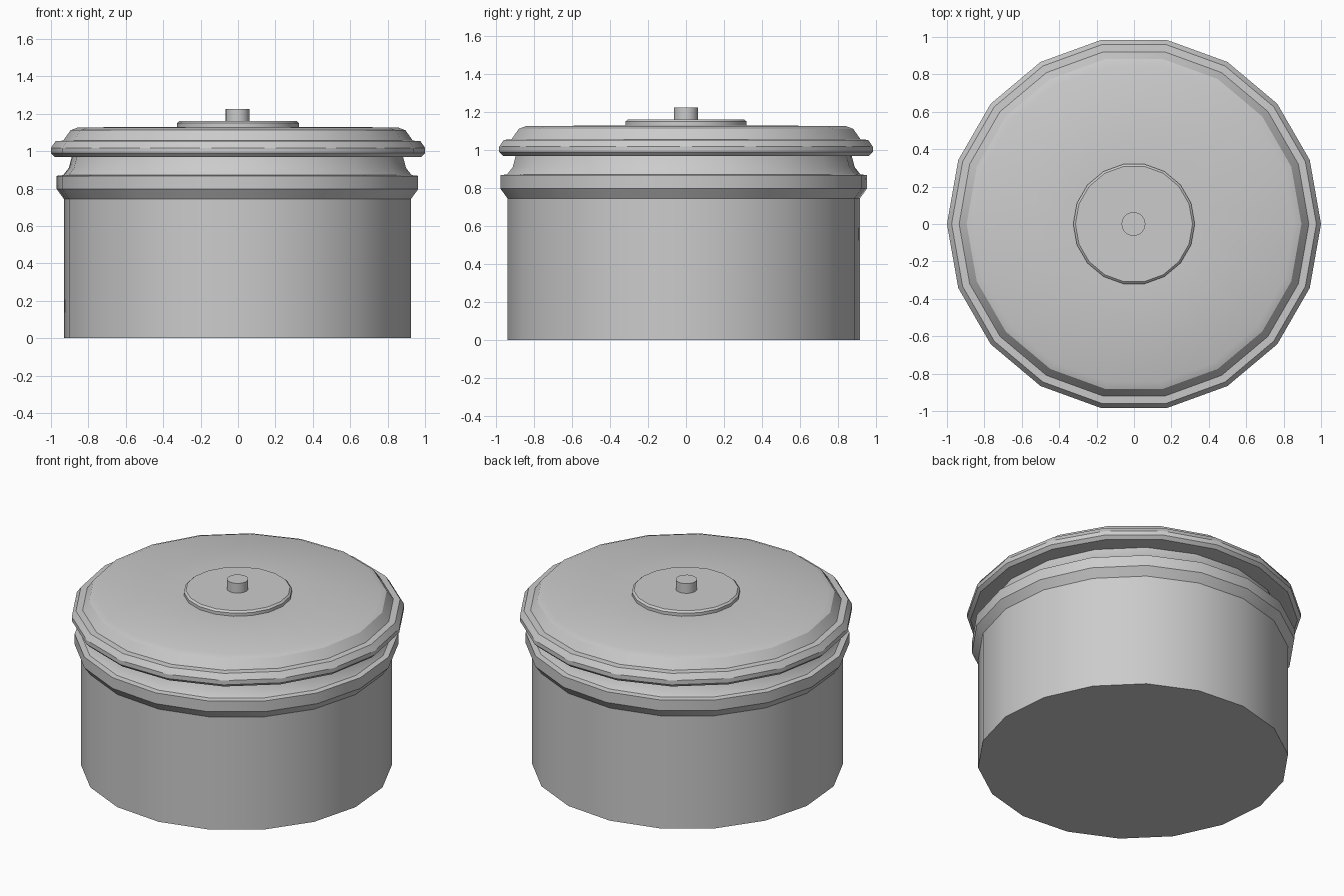
import bpy, bmesh, math

cube = bpy.data.objects.get("Cube")
if cube:
    bpy.data.objects.remove(cube, do_unlink=True)

SIDES = 18

grey = bpy.data.materials.new("plain_grey")
grey.use_nodes = True
COLOUR = (0.6, 0.6, 0.6, 1)
grey.diffuse_color = COLOUR
grey.node_tree.nodes["Principled BSDF"].inputs["Base Color"].default_value = COLOUR


def lathe(name, profile, turn=0, location=(0, 0, 0)):
    """Turn a (radius, height) profile into a closed, capped solid."""
    bm = bmesh.new()
    rings = []
    for r, z in profile:
        angles = [math.radians(turn) + math.tau * i / SIDES for i in range(SIDES)]
        rings.append([bm.verts.new((r * math.cos(a), r * math.sin(a), z)) for a in angles])
    for low, high in zip(rings, rings[1:]):
        for i in range(SIDES):
            j = (i + 1) % SIDES
            bm.faces.new((low[i], low[j], high[j], high[i]))
    bm.faces.new(rings[0][::-1])
    bm.faces.new(rings[-1])
    mesh = bpy.data.meshes.new(name)
    bm.to_mesh(mesh)
    bm.free()
    mesh.materials.append(grey)
    obj = bpy.data.objects.new(name, mesh)
    obj.location = location
    bpy.context.collection.objects.link(obj)
    bpy.ops.object.select_all(action="DESELECT")
    obj.select_set(True)
    bpy.context.view_layer.objects.active = obj
    bpy.ops.object.shade_smooth_by_angle(angle=math.radians(32))
    return obj


# Pot with a raised collar and a neck tapering up under the lid
lathe("pot_body", [(0.932, 0), (0.932, 0.745), (0.97, 0.797), (0.97, 0.868),
                   (0.935, 0.872), (0.905, 0.91), (0.885, 0.985)],
      turn=-5, location=(-0.003, -0.012, 0))

# Lid with a rounded rim and a softened top edge
lathe("lid", [(0.95, 0.968), (0.98, 0.97), (1.0, 0.99), (1.0, 1.018), (0.975, 1.054),
              (0.935, 1.056), (0.895, 1.112), (0.855, 1.127), (0.33, 1.13)])

# Round plate and small knob on the lid
lathe("knob_plate", [(0.325, 1.12), (0.325, 1.15), (0.313, 1.161)])
lathe("knob", [(0.064, 1.15), (0.064, 1.225)], location=(-0.003, 0, 0))
